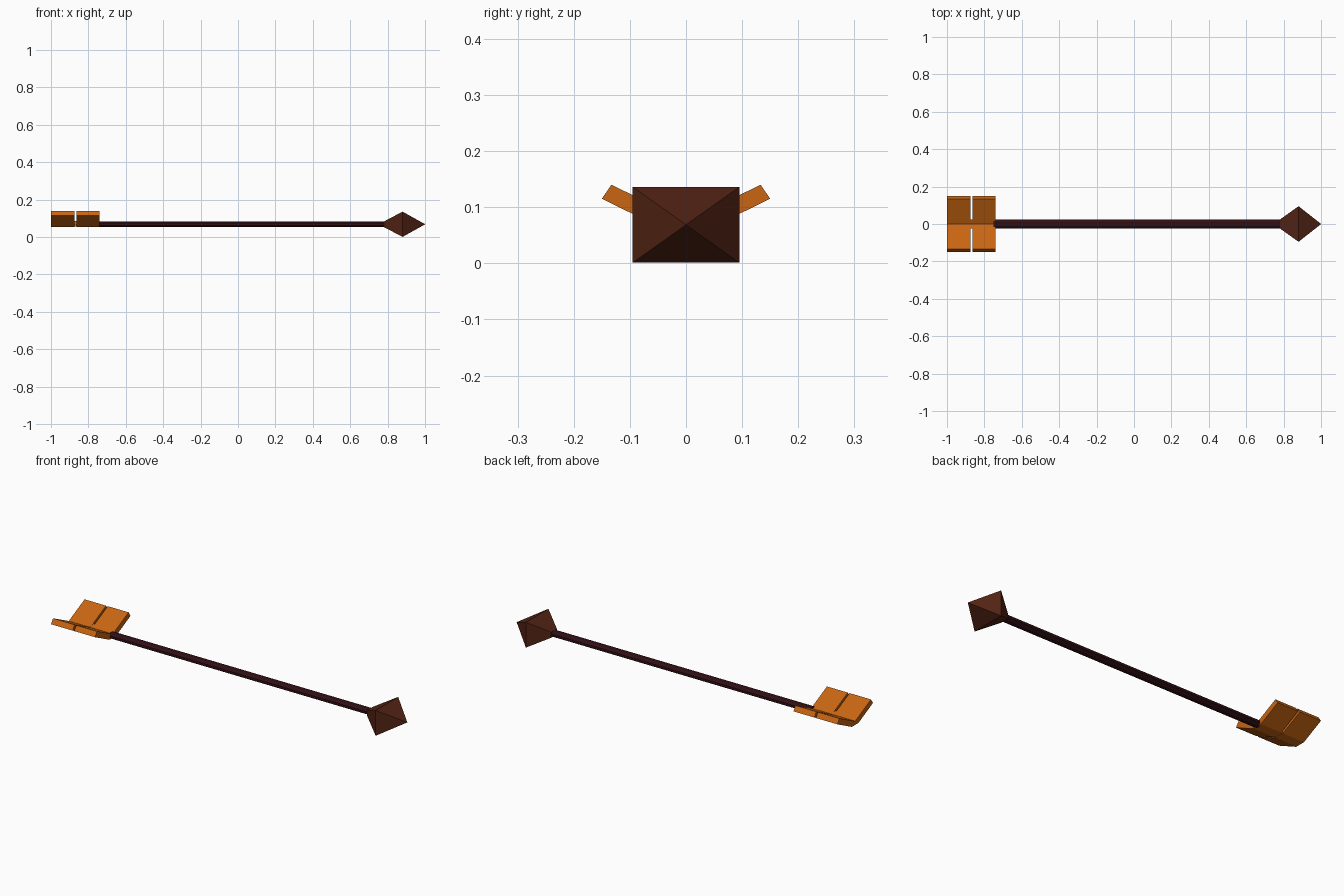
import bpy, math

if "Cube" in bpy.data.objects:
    bpy.data.objects.remove(bpy.data.objects["Cube"])

ZC = 0.0685  # height of the arrow axis


def material(name, rgb):
    m = bpy.data.materials.new(name)
    m.diffuse_color = (*rgb, 1)
    m.use_nodes = True
    m.node_tree.nodes["Principled BSDF"].inputs["Base Color"].default_value = m.diffuse_color
    return m


orange = material("orange feather", (0.58, 0.13, 0.006))
maroon = material("dark maroon wood", (0.028, 0.005, 0.007))
brown = material("brown stone", (0.085, 0.017, 0.007))


def loft(name, rings, mat):
    """Skin a list of equal-length point rings and cap both ends."""
    n = len(rings[0])
    verts = [p for r in rings for p in r]
    faces = [(k * n + i, k * n + (i + 1) % n, (k + 1) * n + (i + 1) % n, (k + 1) * n + i)
             for k in range(len(rings) - 1) for i in range(n)]
    faces += [tuple(reversed(range(n))), tuple(range(len(verts) - n, len(verts)))]
    me = bpy.data.meshes.new(name)
    me.from_pydata(verts, [], faces)
    me.materials.append(mat)
    ob = bpy.data.objects.new(name, me)
    bpy.context.collection.objects.link(ob)
    return ob


def rect(x, hy, hz):
    return [(x, sy * hy, ZC + sz * hz) for sy, sz in ((-1, -1), (1, -1), (1, 1), (-1, 1))]


def octagon(x, hy, hz):
    r = 1 / math.cos(math.pi / 8)
    angles = [math.pi / 8 + i * math.pi / 4 for i in range(8)]
    return [(x, hy * r * math.cos(a), ZC + hz * r * math.sin(a)) for a in angles]


def extrude(name, profile, x0, x1):
    return loft(name, [[(x, y, z) for y, z in profile] for x in (x0, x1)], orange)


# Flattened octagonal shaft
loft("shaft", [octagon(-0.75, 0.024, 0.015), octagon(0.79, 0.024, 0.015)], maroon)

# Double-pyramid arrowhead
loft("arrowhead", [rect(0.78, 0.024, 0.015), rect(0.88, 0.095, 0.0675),
                   rect(1.0, 0.0005, 0.0005)], brown)

# Two V-shaped feather vanes with a narrow slot between them
vane = [(-0.15, 0.115), (-0.028, 0.055), (0.028, 0.055), (0.15, 0.115),
        (0.133, 0.14), (0, 0.075), (-0.133, 0.14)]
extrude("rear_vane", vane, -1.0, -0.873)
extrude("front_vane", vane, -0.863, -0.74)

# Centre rib joining the vanes across the slot
rib = [(-0.024, 0.0555), (0.024, 0.0555), (0.024, 0.0855), (0, 0.0745), (-0.024, 0.0855)]
extrude("vane_rib", rib, -0.88, -0.855)
